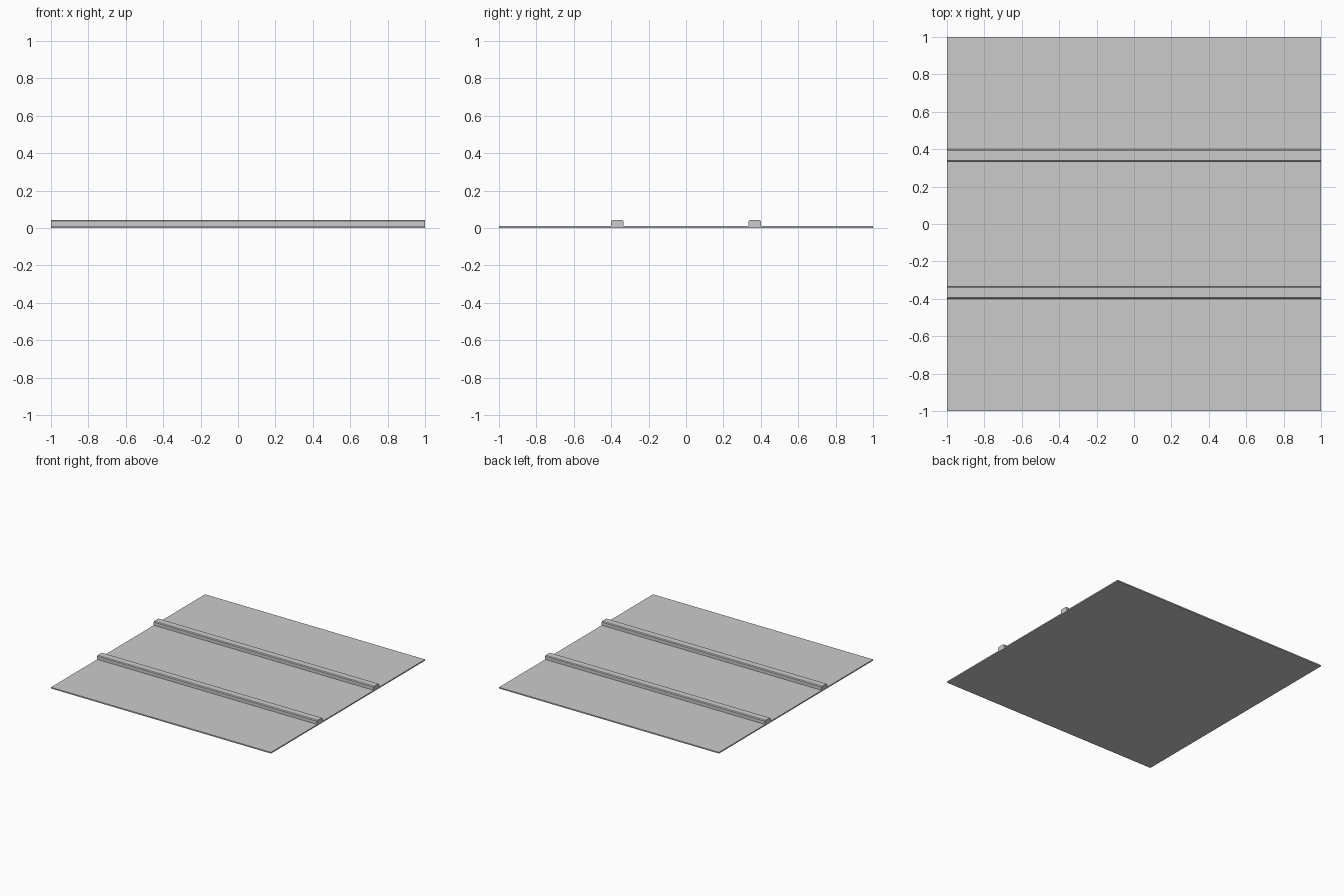
import bpy, bmesh

if "Cube" in bpy.data.objects:
    bpy.data.objects.remove(bpy.data.objects["Cube"])

PLATE_TOP = 0.01
RAIL_TOP = 0.042


def extrude_profile(name, profile):
    """Extrude a (y, z) cross-section along the full x length."""
    bm = bmesh.new()
    face = bm.faces.new([bm.verts.new((-1, y, z)) for y, z in profile])
    new = bmesh.ops.extrude_face_region(bm, geom=[face])["geom"]
    verts = [g for g in new if isinstance(g, bmesh.types.BMVert)]
    bmesh.ops.translate(bm, vec=(2, 0, 0), verts=verts)
    bmesh.ops.recalc_face_normals(bm, faces=bm.faces)
    mesh = bpy.data.meshes.new(name)
    bm.to_mesh(mesh)
    bm.free()
    obj = bpy.data.objects.new(name, mesh)
    bpy.context.collection.objects.link(obj)
    return obj


# Thin square base plate
extrude_profile("base_plate", [(-1, 0), (1, 0), (1, PLATE_TOP), (-1, PLATE_TOP)])

# Two parallel rails with chamfered top edges
half, cham = 0.033, 0.006
for name, y in (("front_rail", -0.367), ("back_rail", 0.367)):
    extrude_profile(name, [
        (y - half, PLATE_TOP), (y + half, PLATE_TOP),
        (y + half, RAIL_TOP - cham), (y + half - cham, RAIL_TOP),
        (y - half + cham, RAIL_TOP), (y - half, RAIL_TOP - cham)])
